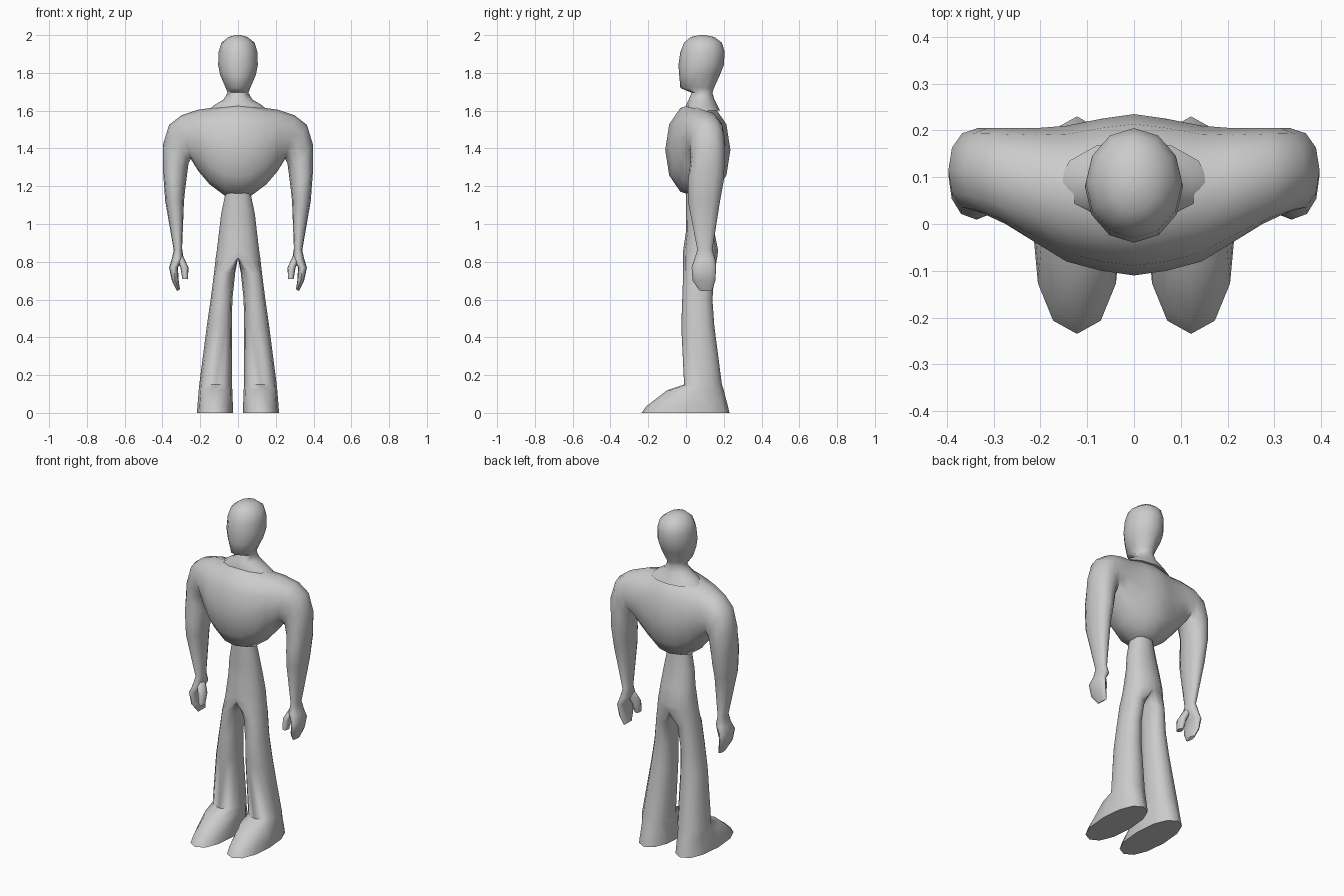
import bpy, bmesh, math

if "Cube" in bpy.data.objects:
    bpy.data.objects.remove(bpy.data.objects["Cube"])

SIDES = 12

grey = bpy.data.materials.new("plain grey")
grey.use_nodes = True
grey.diffuse_color = (0.6, 0.6, 0.6, 1)
grey.node_tree.nodes["Principled BSDF"].inputs["Base Color"].default_value = grey.diffuse_color


def soften(value, power):
    return math.copysign(abs(value) ** power, value)


def ring(bm, inner, outer, front, back, power):
    """Oval section between two x-z points, kept on the left of the mirror plane."""
    verts = []
    for k in range(SIDES):
        angle = math.tau * k / SIDES
        t = (1 - soften(math.cos(angle), power)) / 2
        x = inner[0] + (outer[0] - inner[0]) * t
        z = inner[1] + (outer[1] - inner[1]) * t
        y = (front + back) / 2 - (back - front) / 2 * soften(math.sin(angle), power)
        verts.append(bm.verts.new((x if x > 1e-4 else 0, y, z)))
    return verts


def loft(name, sections, power=0.9, sharp=65):
    """Skin the sections, open the mesh on the centre plane and mirror it."""
    bm = bmesh.new()
    rings = [ring(bm, *section, power) for section in sections]
    for a, b in zip(rings, rings[1:]):
        for k in range(SIDES):
            n = (k + 1) % SIDES
            bm.faces.new((a[k], a[n], b[n], b[k]))
    bm.faces.new(rings[0])
    bm.faces.new(rings[-1])
    inside = [f for f in bm.faces if all(v.co.x < 1e-4 for v in f.verts)]
    bmesh.ops.delete(bm, geom=inside, context='FACES')
    bmesh.ops.remove_doubles(bm, verts=bm.verts, dist=1e-4)
    bmesh.ops.recalc_face_normals(bm, faces=bm.faces)
    mesh = bpy.data.meshes.new(name)
    bm.to_mesh(mesh)
    bm.free()
    mesh.materials.append(grey)
    obj = bpy.data.objects.new(name, mesh)
    bpy.context.collection.objects.link(obj)
    bpy.ops.object.select_all(action='DESELECT')
    obj.select_set(True)
    bpy.context.view_layer.objects.active = obj
    bpy.ops.object.shade_smooth_by_angle(angle=math.radians(sharp))
    mirror = obj.modifiers.new("mirror", 'MIRROR')
    mirror.use_clip = True
    return obj


def level(z, half_width, front, back):
    """Horizontal section centred on the mirror plane."""
    return ((-half_width, z), (half_width, z), front, back)


def limb(z, inner, outer, front, back):
    """Horizontal section standing to one side."""
    return ((inner, z), (outer, z), front, back)


# Chest swept sideways over the shoulder and down the arm to the fingers
loft("chest_and_arms", [
    ((0, 1.14), (0, 1.645), -0.11, 0.235),
    ((0.07, 1.15), (0.07, 1.635), -0.1, 0.225),
    ((0.15, 1.21), (0.14, 1.615), -0.08, 0.21),
    ((0.21, 1.28), (0.21, 1.605), -0.04, 0.205),
    ((0.25, 1.345), (0.3, 1.575), 0, 0.205),
    ((0.262, 1.32), (0.365, 1.525), 0.02, 0.205),
    ((0.27, 1.26), (0.397, 1.42), 0.025, 0.205),
    ((0.28, 1.18), (0.397, 1.28), 0.01, 0.2),
    ((0.286, 1.12), (0.385, 1.12), 0.01, 0.18),
    ((0.296, 0.87), (0.34, 0.86), 0.06, 0.14),
    ((0.288, 0.82), (0.352, 0.81), 0.045, 0.155),
    ((0.318, 0.77), (0.365, 0.77), 0.03, 0.16),
    ((0.314, 0.7), (0.35, 0.7), 0.035, 0.155),
    ((0.307, 0.655), (0.323, 0.645), 0.07, 0.14),
])

# Thumbs
loft("thumbs", [
    limb(0.835, 0.293, 0.33, 0.06, 0.12),
    limb(0.77, 0.262, 0.305, 0.035, 0.1),
    limb(0.71, 0.265, 0.295, 0.035, 0.08),
])

# Hips dividing into flared legs and long feet
loft("hips_legs_and_feet", [
    level(1.17, 0.065, 0, 0.12),
    level(1.05, 0.09, 0, 0.13),
    level(0.96, 0.1, 0, 0.15),
    level(0.86, 0.112, -0.015, 0.17),
    level(0.82, 0.118, -0.015, 0.165),
    limb(0.74, 0.015, 0.127, -0.015, 0.15),
    limb(0.6, 0.03, 0.145, -0.02, 0.14),
    limb(0.46, 0.032, 0.165, -0.025, 0.15),
    limb(0.15, 0.032, 0.205, -0.01, 0.19),
    limb(0.12, 0.03, 0.208, -0.1, 0.2),
    limb(0.035, 0.027, 0.215, -0.21, 0.222),
    limb(0, 0.027, 0.217, -0.235, 0.23),
])

# Neck and head
loft("neck_and_head", [
    level(1.6, 0.16, 0, 0.18),
    level(1.63, 0.125, 0, 0.165),
    level(1.66, 0.075, 0.015, 0.15),
    level(1.695, 0.055, 0.03, 0.14),
    level(1.72, 0.065, -0.03, 0.148),
    level(1.79, 0.095, -0.036, 0.18),
    level(1.84, 0.105, -0.04, 0.2),
    level(1.91, 0.103, -0.03, 0.205),
    level(1.96, 0.088, -0.01, 0.19),
    level(1.99, 0.05, 0.025, 0.15),
    level(2, 0.015, 0.07, 0.1),
], power=1)
